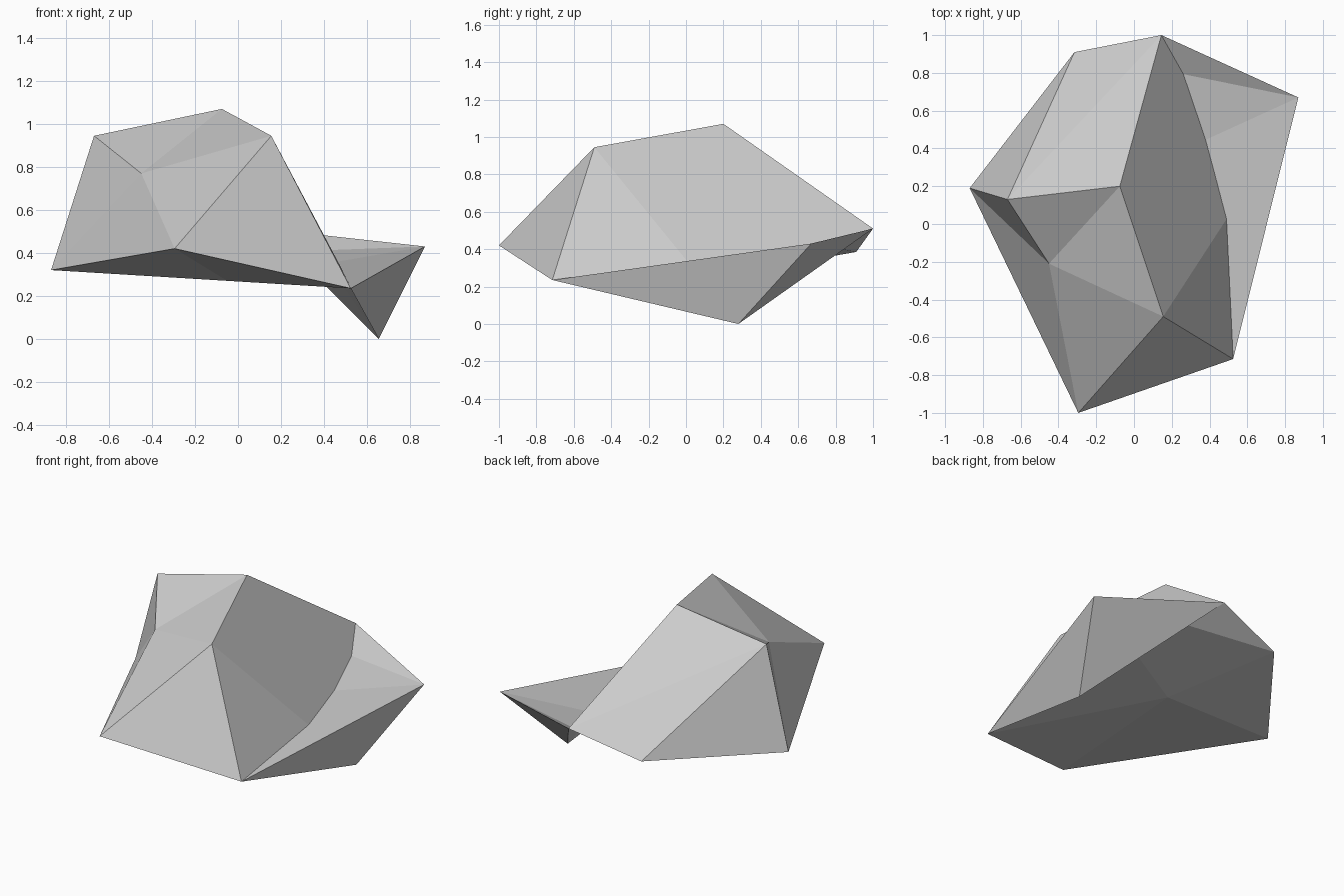
import bpy
from mathutils import Vector

default_cube = bpy.data.objects.get("Cube")
if default_cube:
    bpy.data.objects.remove(default_cube, do_unlink=True)

# Single stone colour
stone = bpy.data.materials.new("stone_grey")
stone.use_nodes = True
grey = (0.6, 0.6, 0.6, 1.0)
stone.diffuse_color = grey
stone.node_tree.nodes["Principled BSDF"].inputs["Base Color"].default_value = grey

# A distorted twenty-sided rock: two poles and two rings of five corners
crown = Vector((-0.67, 0.13, 0.945))
foot = Vector((0.525, -0.715, 0.235))
upper_ring = [
    Vector((-0.315, 0.91, 0.385)),
    Vector((0.145, 1.0, 0.51)),
    Vector((-0.075, 0.20, 1.07)),
    Vector((-0.45, -0.21, 0.77)),
    Vector((-0.87, 0.19, 0.32)),
]
lower_ring = [
    Vector((0.87, 0.67, 0.43)),
    Vector((0.655, 0.28, 0.0)),
    Vector((0.155, -0.49, 0.945)),
    Vector((-0.295, -1.0, 0.42)),
    Vector((-0.05, 0.25, 0.27)),
]


def rock_faces(count):
    """Fan around each pole, with a zigzag band between the rings."""
    top, bottom = 0, 2 * count + 1
    faces = []
    for i in range(count):
        j = (i + 1) % count
        u, v = 1 + i, 1 + j
        p, q = u + count, v + count
        faces += [(top, v, u), (u, v, p), (p, v, q), (bottom, p, q)]
    return faces


# Rock, flat shaded
mesh = bpy.data.meshes.new("rock")
mesh.from_pydata([crown, *upper_ring, *lower_ring, foot], [], rock_faces(len(upper_ring)))
mesh.materials.append(stone)
mesh.update()
rock = bpy.data.objects.new("rock", mesh)
bpy.context.collection.objects.link(rock)
